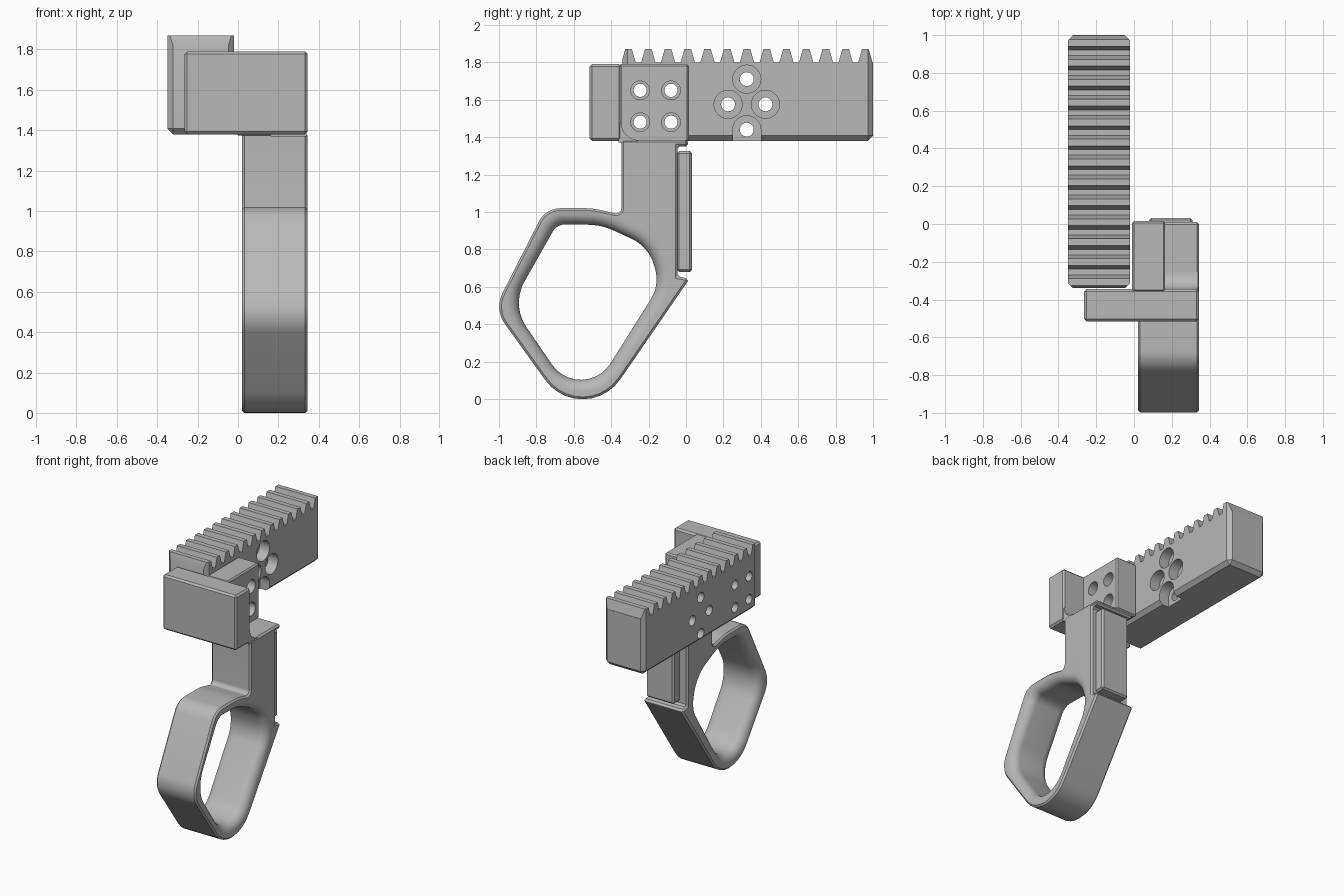
import bpy, bmesh, math
from mathutils import Vector

if "Cube" in bpy.data.objects:
    bpy.data.objects.remove(bpy.data.objects["Cube"])

grey = bpy.data.materials.new("plain grey")
grey.use_nodes = True
colour = (0.48, 0.48, 0.48, 1)
grey.diffuse_color = colour
grey.node_tree.nodes["Principled BSDF"].inputs["Base Color"].default_value = colour


def loft(name, sections):
    """Closed solid through (x, outline) sections, outlines in the y-z plane."""
    bm = bmesh.new()
    rings = [[bm.verts.new((x, y, z)) for y, z in pts] for x, pts in sections]
    n = len(rings[0])
    for a, b in zip(rings, rings[1:]):
        for i in range(n):
            j = (i + 1) % n
            bm.faces.new((a[i], a[j], b[j], b[i]))
    bm.faces.new(rings[0][::-1])
    bm.faces.new(rings[-1])
    bmesh.ops.recalc_face_normals(bm, faces=bm.faces)
    mesh = bpy.data.meshes.new(name)
    bm.to_mesh(mesh)
    bm.free()
    mesh.materials.append(grey)
    obj = bpy.data.objects.new(name, mesh)
    bpy.context.collection.objects.link(obj)
    return obj


def box(name, x, y, z):
    pts = [(y[0], z[0]), (y[1], z[0]), (y[1], z[1]), (y[0], z[1])]
    return loft(name, [(x[0], pts), (x[1], pts)])


def circle(y, z, r, n=32):
    return [(y + r * math.cos(math.tau * i / n), z + r * math.sin(math.tau * i / n))
            for i in range(n)]


def drill(y, z, r, x0, x1):
    pts = circle(y, z, r)
    return loft("cutter", [(x0, pts), (x1, pts)])


def rounded(corners, steps=10):
    """Outline from (y, z, radius) corners."""
    out = []
    for i, (y, z, r) in enumerate(corners):
        p = Vector((y, z))
        to_a = Vector(corners[i - 1][:2]) - p
        to_b = Vector(corners[(i + 1) % len(corners)][:2]) - p
        if r == 0:
            out.append((y, z))
            continue
        half = to_a.angle(to_b) / 2
        t = min(r / math.tan(half), 0.48 * to_a.length, 0.48 * to_b.length)
        r = t * math.tan(half)
        a, b = to_a.normalized(), to_b.normalized()
        centre = p + (a + b).normalized() * (r / math.sin(half))
        va, vb = p + a * t - centre, p + b * t - centre
        sweep = va.angle_signed(vb)
        for k in range(steps + 1):
            s = -sweep * k / steps
            out.append((centre.x + va.x * math.cos(s) - va.y * math.sin(s),
                        centre.y + va.x * math.sin(s) + va.y * math.cos(s)))
    return out


def offset(pts, d):
    """Push a counter-clockwise outline outward."""
    out = []
    for i, (y, z) in enumerate(pts):
        t = Vector(pts[(i + 1) % len(pts)]) - Vector(pts[i - 1])
        t.normalize()
        out.append((y + t.y * d, z - t.x * d))
    return out


def apply(obj, kind, **settings):
    mod = obj.modifiers.new(kind, kind)
    for key, value in settings.items():
        setattr(mod, key, value)
    bpy.context.view_layer.objects.active = obj
    bpy.ops.object.modifier_apply(modifier=mod.name)


def bevel(obj, width, segments=1):
    apply(obj, "BEVEL", width=width, segments=segments,
          limit_method="ANGLE", angle_limit=math.radians(40))


def cut(obj, cutter, operation="DIFFERENCE"):
    apply(obj, "BOOLEAN", operation=operation, solver="EXACT", object=cutter)
    bpy.data.objects.remove(cutter)


# Toothed rack
pitch, first = 0.1055, -0.307
outline = [(1.05, 1.8), (1.05, 1.3), (-0.4, 1.3), (-0.4, 1.8)]
for i in range(13):
    y = first + i * pitch
    outline += [(y - 0.038, 1.8), (y - 0.018, 1.87), (y + 0.018, 1.87), (y + 0.038, 1.8)]
rack = loft("toothed_rack", [(-0.4, outline), (0.05, outline)])
envelope = box("cutter", (-0.35, -0.02), (-0.34, 1.0), (1.38, 2.2))
bevel(envelope, 0.028)
cut(rack, envelope, "INTERSECT")

# Counterbored hole pattern in the rack, lowest one open at the bottom
for y, z in [(0.325, 1.71), (0.225, 1.575), (0.425, 1.575), (0.325, 1.44)]:
    cut(rack, drill(y, z, 0.037, -0.5, 0.1))
    cut(rack, drill(y, z, 0.075, -0.1, 0.1))
cut(rack, box("cutter", (-0.1, 0.1), (0.25, 0.4), (1.3, 1.44)))

# Mounting bracket: front block and side plate
block = box("bracket_front_block", (-0.265, 0.345), (-0.515, -0.345), (1.38, 1.79))
bevel(block, 0.013)
plate = box("bracket_side_plate", (-0.01, 0.165), (-0.36, 0.015), (1.375, 1.79))
bevel(plate, 0.01)

# Bolt holes through plate and rack
for y in (-0.245, -0.08):
    for z in (1.48, 1.65):
        cut(plate, drill(y, z, 0.035, -0.5, 0.3))
        cut(plate, drill(y, z, 0.05, 0.09, 0.3))
        cut(rack, drill(y, z, 0.035, -0.5, 0.3))

# Concave fillet in the bracket recess
R = 0.09
arc = [(-0.345 + R - R * math.cos(a), 1.385 + R - R * math.sin(a))
       for a in (math.pi / 2 * k / 10 for k in range(11))]
fillet_pts = [(-0.36, 1.37), (-0.36, 1.385 + R)] + arc + [(-0.345 + R, 1.37)]
fillet = loft("bracket_fillet", [(0.16, fillet_pts), (0.34, fillet_pts)])

# Handle with post, ring and back groove
handle_pts = rounded([
    (-0.549, -0.182, 0.245), (0.01, 0.63, 0), (0.01, 0.645, 0), (-0.045, 0.655, 0),
    (-0.045, 1.35, 0), (0.01, 1.35, 0), (0.01, 1.385, 0), (-0.345, 1.385, 0),
    (-0.345, 0.985, 0.03), (-0.5, 1.02, 0.4), (-0.75, 1.02, 0.13), (-1.025, 0.48, 0.16)])
handle = loft("handle", [(0.02, handle_pts), (0.345, handle_pts)])
bevel(handle, 0.012)

# Finger opening with rounded rims
hole = rounded([
    (-0.556, -0.052, 0.187), (-0.14, 0.61, 0.2), (-0.2, 0.815, 0.25),
    (-0.45, 0.93, 0.35), (-0.69, 0.935, 0.08), (-0.934, 0.503, 0.23)])
rim = 0.065
angles = [math.pi / 2 * k / 8 for k in range(9)]
flare = [(rim * (1 - math.sin(a)), rim * (1 - math.cos(a))) for a in angles]
lower = [(0.02 + d, offset(hole, o)) for d, o in flare[::-1]]
upper = [(0.345 - d, offset(hole, o)) for d, o in flare]
lower.sort(key=lambda s: s[0])
upper.sort(key=lambda s: s[0])
cap = offset(hole, rim)
cut(handle, loft("cutter", [(-0.05, cap)] + lower + upper + [(0.4, cap)]))

# Pad in the back groove
pad = box("back_pad", (0.08, 0.31), (-0.05, 0.032), (0.68, 1.325))
bevel(pad, 0.012)

# Smooth curved walls, keep edges sharp
bpy.ops.object.select_all(action="DESELECT")
for obj in (rack, plate, block, fillet, handle, pad):
    obj.select_set(True)
bpy.ops.object.shade_smooth_by_angle(angle=math.radians(28))
